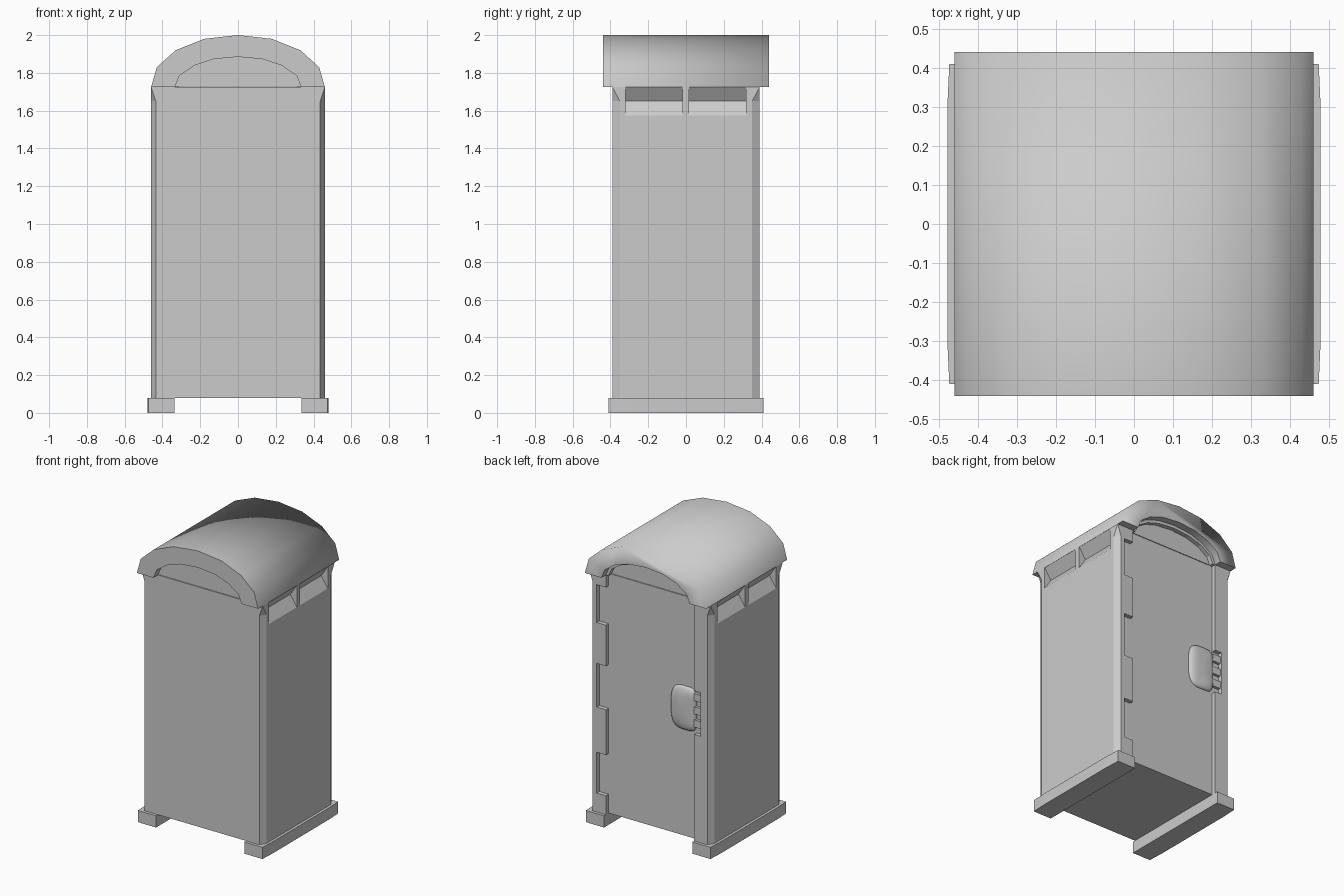
import bpy, bmesh, math
from mathutils import Vector

cube = bpy.data.objects.get("Cube")
if cube:
    bpy.data.objects.remove(cube, do_unlink=True)

grey = bpy.data.materials.new("light_grey_plastic")
grey.use_nodes = True
GREY = (0.6, 0.6, 0.6, 1)
grey.diffuse_color = GREY
grey.node_tree.nodes["Principled BSDF"].inputs["Base Color"].default_value = GREY


def finish(bm, name):
    bmesh.ops.recalc_face_normals(bm, faces=bm.faces)
    mesh = bpy.data.meshes.new(name)
    bm.to_mesh(mesh)
    bm.free()
    obj = bpy.data.objects.new(name, mesh)
    bpy.context.collection.objects.link(obj)
    mesh.materials.append(grey)
    return obj


def prism(name, rings):
    """Closed solid lofted through rings of equal point count."""
    bm = bmesh.new()
    loops = [[bm.verts.new(p) for p in ring] for ring in rings]
    n = len(loops[0])
    for a, b in zip(loops, loops[1:]):
        for i in range(n):
            j = (i + 1) % n
            bm.faces.new((a[i], a[j], b[j], b[i]))
    bm.faces.new(loops[0])
    bm.faces.new(loops[-1])
    bmesh.ops.remove_doubles(bm, verts=bm.verts, dist=0.0001)
    return finish(bm, name)


def extrude_y(name, profile, y0, y1):
    return prism(name, [[(x, y, z) for x, z in profile] for y in (y0, y1)])


def box(name, x0, x1, y0, y1, z0, z1):
    return extrude_y(name, [(x0, z0), (x1, z0), (x1, z1), (x0, z1)], y0, y1)


def mirrored(half):
    """Full arch from its right half, ending on the centre line."""
    return half + [(-x, z) for x, z in reversed(half[:-1])]


def cut(target, cutter):
    cutter.hide_render = True
    mod = target.modifiers.new("cut", "BOOLEAN")
    mod.operation = "DIFFERENCE"
    mod.solver = "EXACT"
    mod.object = cutter
    bpy.context.view_layer.objects.active = target
    bpy.ops.object.modifier_apply(modifier=mod.name)
    bpy.data.objects.remove(cutter, do_unlink=True)


W, D, CX, CY = 0.46, 0.39, 0.025, 0.04
FLOOR, EAVE, STOP = 0.08, 1.725, 1.65
DOOR_X, DOOR_Y = 0.335, 0.36
outer = mirrored([(W, EAVE), (0.43, 1.83), (0.33, 1.92), (0.18, 1.98), (0, 2.0)])
inner = mirrored([(DOOR_X, EAVE), (0.31, 1.785), (0.23, 1.84), (0.13, 1.873), (0, 1.885)])


# Cabin with chamfered corners that run out to square below the eaves
def plan(z, cx, cy):
    pts = []
    for sx, sy, flip in ((1, -1, 0), (1, 1, 1), (-1, 1, 0), (-1, -1, 1)):
        pair = [(sx * (W - cx), sy * D, z), (sx * W, sy * (D - cy), z)]
        pts += reversed(pair) if flip else pair
    return pts


cabin = prism("cabin", [plan(FLOOR, CX, CY), plan(STOP, CX, CY), plan(EAVE, 0, 0)])

# V-shaped vents under the eaves
for s in (1, -1):
    for y0, y1 in ((-0.32, -0.018), (0.016, 0.317)):
        wedge = [(s * (W + 0.01), 1.56), (s * (W - 0.05), STOP),
                 (s * (W - 0.001), EAVE - 0.001), (s * (W + 0.01), EAVE - 0.001)]
        cut(cabin, extrude_y("vent_cutter", wedge, y0, y1))

# Door recess, hinge notches and latch notch
cut(cabin, box("door_cutter", -DOOR_X, DOOR_X, DOOR_Y, 0.5, 0, 1.8))
for z0, z1 in ((0.21, 0.49), (0.80, 1.10), (1.38, 1.64)):
    cut(cabin, box("hinge_cutter", DOOR_X - 0.02, 0.405, DOOR_Y + 0.001, 0.5, z0, z1))
cut(cabin, box("latch_cutter", -0.385, -DOOR_X + 0.02, DOOR_Y + 0.001, 0.5, 0.81, 1.11))

# Arched gable filling the roof and the raised header over the door
extrude_y("gable", [(x * 1.02, z + 0.004) for x, z in inner], -D, DOOR_Y)
header_low = [(x * 0.94, EAVE + (z - EAVE) * 0.87) for x, z in inner]
extrude_y("door_header", inner + header_low[::-1], DOOR_Y - 0.01, D)

# Vaulted roof: soft over the top and the door end, crisp elsewhere
roof = extrude_y("roof", outer + inner[::-1], -0.44, 0.44)
bm = bmesh.new()
bm.from_mesh(roof.data)
outline = [Vector(p) for p in outer]
for f in bm.faces:
    f.smooth = abs(f.normal.y) < 0.5 or f.normal.y > 0
for e in bm.edges:
    on_top = all(min((Vector((v.co.x, v.co.z)) - p).length for p in outline) < 0.001
                 for v in e.verts)
    at_eave = all(v.co.z < EAVE + 0.001 for v in e.verts)
    at_front = all(v.co.y < 0 for v in e.verts)
    along = abs(e.verts[0].co.y - e.verts[1].co.y) > 0.1
    e.smooth = not at_eave and not at_front and (on_top or along)
bm.to_mesh(roof.data)
bm.free()

# Skids, bowed slightly outward along their length
for side, s in (("left", 1), ("right", -1)):
    rings = []
    for y, x in ((-0.41, 0.473), (-0.3, 0.478), (0.3, 0.478), (0.41, 0.473)):
        rings.append([(s * DOOR_X, y, 0), (s * x, y, 0),
                      (s * x, y, FLOOR), (s * DOOR_X, y, FLOOR)])
    prism(side + "_skid", rings)

# Pillow-shaped door pull with a rounded free side and a straight latch side
bm = bmesh.new()
bmesh.ops.create_uvsphere(bm, u_segments=32, v_segments=12, radius=1)
for v in bm.verts:
    x, z, h = v.co.x, v.co.y, v.co.z
    power = 0.65 if x > 0 else 0.35
    x, z = (math.copysign(abs(c) ** power, c) for c in (x, z))
    v.co = (-0.238 + 0.097 * x, DOOR_Y + 0.03 * h, 0.96 + 0.15 * z)
pull = finish(bm, "door_pull")
for f in pull.data.polygons:
    f.use_smooth = True

# Latch bars bridging the pull and the door post
for name, z in (("upper", 1.06), ("middle", 0.97), ("lower", 0.88)):
    box(name + "_latch_bar", -0.385, -0.325, DOOR_Y - 0.01, 0.38, z - 0.025, z + 0.025)
